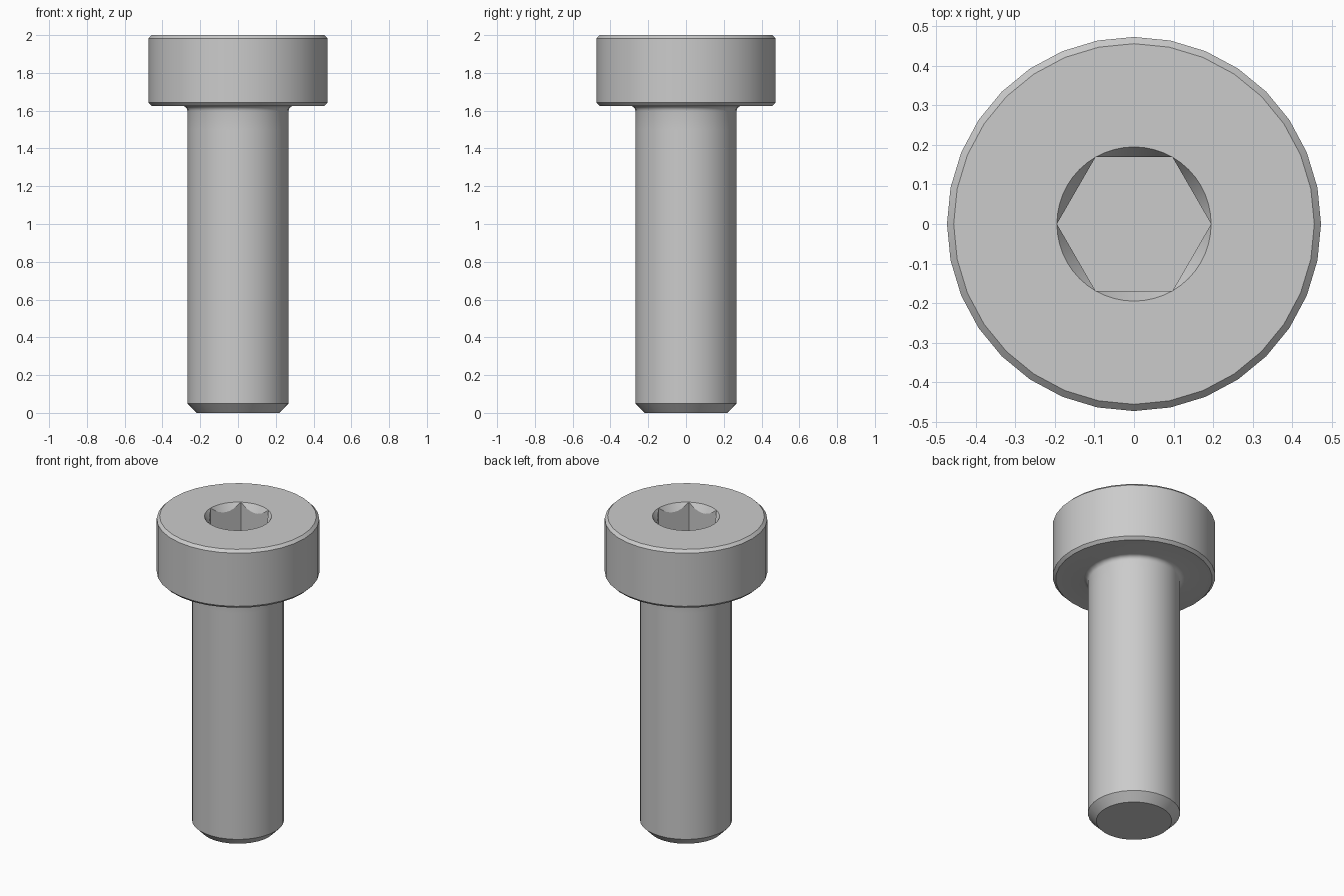
import bpy, bmesh
from math import cos, sin, pi, radians, tan

if "Cube" in bpy.data.objects:
    bpy.data.objects.remove(bpy.data.objects["Cube"], do_unlink=True)

SIDES = 32          # sides of head and shank
SHANK_R, HEAD_R = 0.268, 0.473
HEAD_Z, TOP = 1.625, 2.0
BEVEL, FILLET = 0.017, 0.027
SOCKET_R, SOCKET_DEPTH = 0.195, 0.31
ARC = 8             # rim steps per socket side

steel = bpy.data.materials.new("steel_grey")
steel.use_nodes = True
grey = (0.6, 0.6, 0.6, 1)
steel.diffuse_color = grey
steel.node_tree.nodes["Principled BSDF"].inputs["Base Color"].default_value = grey

bm = bmesh.new()


def ring(radius, z):
    return [bm.verts.new((radius * cos(2 * pi * i / SIDES),
                          radius * sin(2 * pi * i / SIDES), z)) for i in range(SIDES)]


def skin(lower, upper):
    """Join two equal loops, collapsing to triangles where they share a vertex."""
    n = len(lower)
    for i in range(n):
        j = (i + 1) % n
        quad = (lower[i], lower[j], upper[j], upper[i])
        bm.faces.new(list(dict.fromkeys(quad)))


# Outer profile: tip chamfer, shank, fillet under the head, bevelled head
profile = [(0.22, 0), (SHANK_R, 0.05), (SHANK_R, 1.5)]
for k in range(5):
    a = k / 4 * pi / 2
    profile.append((SHANK_R + FILLET * (1 - cos(a)), HEAD_Z - FILLET * (1 - sin(a))))
profile += [(HEAD_R - BEVEL, HEAD_Z), (HEAD_R, HEAD_Z + BEVEL),
            (HEAD_R, TOP - BEVEL), (HEAD_R - BEVEL, TOP)]
rings = [ring(r, z) for r, z in profile]
for low, high in zip(rings, rings[1:]):
    skin(low, high)
bm.faces.new(rings[0][::-1])

# Hexagon socket: round rim, conical countersink scalloped into flat walls
rim, wall, floor = [], [], []
for i in range(6 * ARC):
    t = 2 * pi * i / (6 * ARC)
    r = SOCKET_R * cos(pi / 6) / cos(t % (pi / 3) - pi / 6)
    corner = i % ARC == 0
    rim.append(bm.verts.new((SOCKET_R * cos(t), SOCKET_R * sin(t), TOP)))
    z = TOP - (SOCKET_R - r) * tan(radians(60))
    wall.append(rim[-1] if corner else bm.verts.new((r * cos(t), r * sin(t), z)))
    floor.append(bm.verts.new((r * cos(t), r * sin(t), TOP - SOCKET_DEPTH)))
skin(rim, wall)
skin(wall, floor)
bm.faces.new(floor)

# Flat top of the head between the bevel and the socket rim
edges = [bm.edges.get((loop[i - 1], loop[i])) for loop in (rings[-1], rim)
         for i in range(len(loop))]
bmesh.ops.triangle_fill(bm, edges=edges, use_beauty=True, normal=(0, 0, 1))
bmesh.ops.recalc_face_normals(bm, faces=bm.faces[:])

mesh = bpy.data.meshes.new("socket_head_screw")
bm.to_mesh(mesh)
bm.free()
mesh.materials.append(steel)
screw = bpy.data.objects.new("socket_head_screw", mesh)
bpy.context.collection.objects.link(screw)
bpy.ops.object.select_all(action="DESELECT")
screw.select_set(True)
bpy.context.view_layer.objects.active = screw
bpy.ops.object.shade_smooth_by_angle(angle=radians(25))
